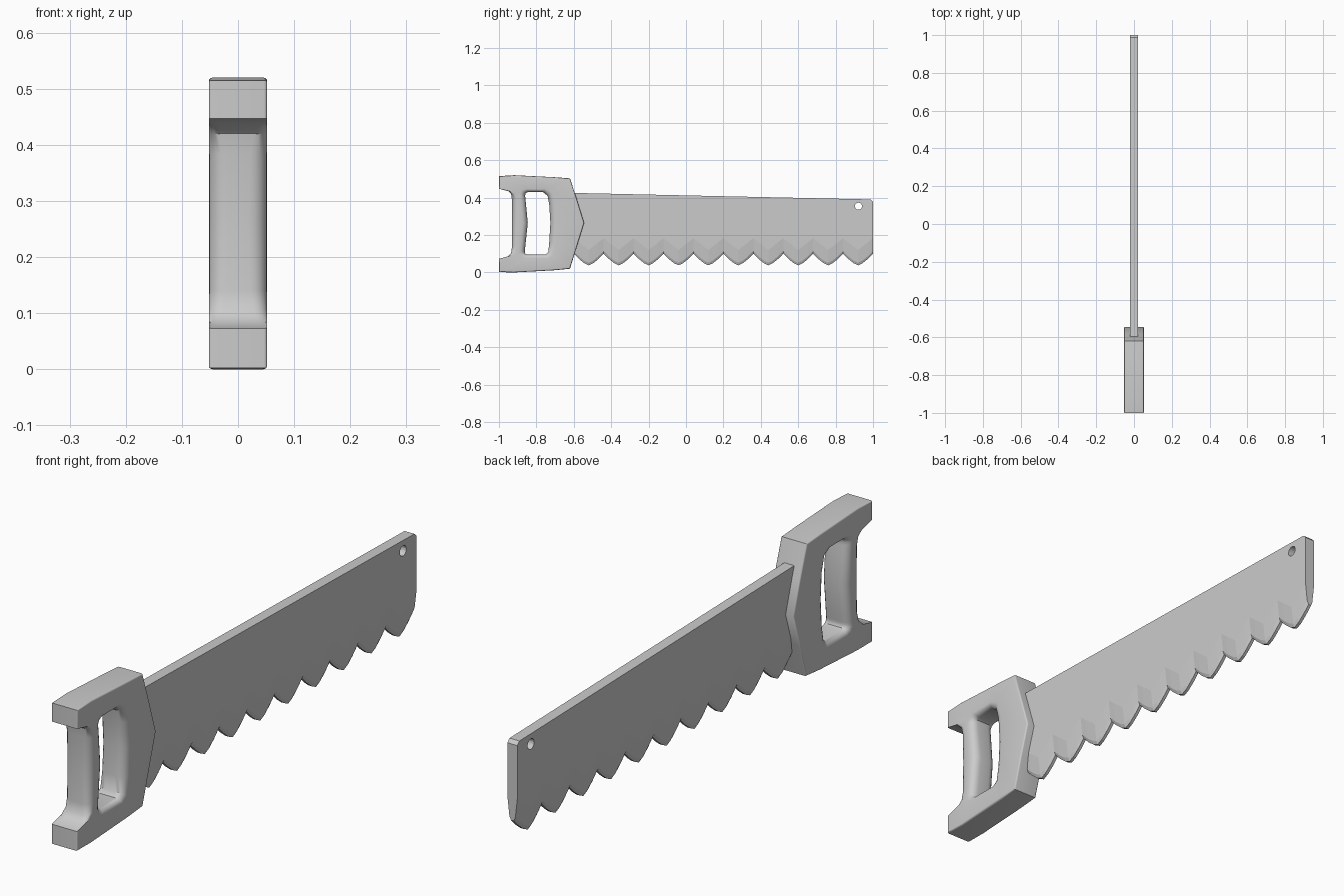
import bpy, bmesh, math
from mathutils import Vector

cube = bpy.data.objects.get("Cube")
if cube:
    bpy.data.objects.remove(cube, do_unlink=True)

grey = bpy.data.materials.new("light_grey")
grey.use_nodes = True
colour = (0.6, 0.6, 0.6, 1)
grey.diffuse_color = colour
grey.node_tree.nodes["Principled BSDF"].inputs["Base Color"].default_value = colour


def loft(name, sections, closed):
    """Skin a list of equal closed cross-sections, as a ring or with end caps."""
    bm = bmesh.new()
    rings = [[bm.verts.new(p) for p in s] for s in sections]
    n = len(rings[0])
    pairs = list(zip(rings, rings[1:]))
    if closed:
        pairs.append((rings[-1], rings[0]))
    else:
        bm.faces.new(rings[0])
        bm.faces.new(rings[-1])
    for a, b in pairs:
        for i in range(n):
            j = (i + 1) % n
            bm.faces.new((a[i], a[j], b[j], b[i]))
    bmesh.ops.recalc_face_normals(bm, faces=bm.faces)
    mesh = bpy.data.meshes.new(name)
    bm.to_mesh(mesh)
    bm.free()
    mesh.materials.append(grey)
    obj = bpy.data.objects.new(name, mesh)
    bpy.context.collection.objects.link(obj)
    return obj


# Handle: a closed ring of rounded sections between outer outline and grip hole
HALF = 0.052


def handle_section(oy, oz, iy, iz, outer_r, inner_r, half):
    outer, inner = Vector((0, oy, oz)), Vector((0, iy, iz))
    length = (inner - outer).length
    along = (inner - outer) / length
    arc = [math.radians(a) for a in range(0, 91, 18)]
    side = [(outer_r * (1 - math.cos(t)), half - outer_r * (1 - math.sin(t))) for t in arc]
    side += [(length - inner_r * (1 - math.cos(t)), half - inner_r * (1 - math.sin(t)))
             for t in reversed(arc)]
    loop = side + [(u, -x) for u, x in reversed(side)]
    return [outer + along * u + Vector((x, 0, 0)) for u, x in loop]


# outer y, outer z, hole y, hole z, outer rounding, hole rounding, half width
stations = [
    (-0.545, 0.265, -0.725, 0.265, 0.006, 0.035, HALF),
    (-0.582, 0.385, -0.731, 0.360, 0.006, 0.035, HALF),
    (-0.620, 0.503, -0.740, 0.410, 0.008, 0.030, HALF),
    (-0.700, 0.509, -0.765, 0.430, 0.008, 0.022, HALF),
    (-0.920, 0.520, -0.845, 0.430, 0.008, 0.022, HALF),
    (-1.000, 0.515, -0.857, 0.424, 0.006, 0.025, HALF),
    (-1.000, 0.447, -0.859, 0.417, 0.006, 0.028, HALF),
    (-0.955, 0.439, -0.860, 0.410, 0.015, 0.030, HALF),
    (-0.935, 0.420, -0.859, 0.400, 0.024, 0.030, HALF),
    (-0.930, 0.385, -0.856, 0.370, 0.030, 0.030, HALF),
    (-0.930, 0.265, -0.846, 0.265, 0.032, 0.032, HALF),
    (-0.930, 0.140, -0.858, 0.150, 0.030, 0.030, HALF),
    (-0.935, 0.103, -0.861, 0.120, 0.024, 0.030, HALF),
    (-0.955, 0.082, -0.862, 0.112, 0.015, 0.030, HALF),
    (-1.000, 0.073, -0.861, 0.105, 0.006, 0.028, HALF),
    (-1.000, 0.002, -0.858, 0.099, 0.006, 0.025, HALF),
    (-0.920, 0.000, -0.845, 0.095, 0.008, 0.022, HALF),
    (-0.700, 0.012, -0.750, 0.095, 0.008, 0.022, HALF),
    (-0.620, 0.020, -0.736, 0.110, 0.008, 0.030, HALF),
    (-0.582, 0.145, -0.731, 0.165, 0.006, 0.035, HALF),
]
handle = loft("handle", [handle_section(*s) for s in stations], True)
handle.data.shade_smooth()
handle.data.set_sharp_from_angle(angle=math.radians(38))

# Blade: sections along y, with bevelled and rounded teeth below
PITCH, TEETH, START = 0.16, 10, -0.6


def blade_section(y, d, drop=0.0):
    """d is 0 at a tooth tip and 1 in the gap between teeth."""
    top = 0.425 - 0.035 * (y - START) / 1.6 - drop
    edge = 0.038 + 0.062 * d ** 1.4
    bevel = 0.12 + 0.063 * d
    side = [(0.02, top), (0.02, bevel), (0.012, edge + 0.014), (0.006, edge)]
    return [(x, y, z) for x, z in side] + [(-x, y, z) for x, z in reversed(side)]


sections = [blade_section(START - 0.04, 1)]
for tooth in range(TEETH):
    tip = START + PITCH * (tooth + 0.5)
    for s in (-1, -0.65, -0.3, 0, 0.3, 0.65):
        sections.append(blade_section(tip + s * PITCH / 2, abs(s)))
sections.append(blade_section(0.988, 0.85))
sections.append(blade_section(1.0, 1, 0.012))
blade = loft("blade", sections, False)

# Hanging hole near the blade tip
bpy.ops.mesh.primitive_cylinder_add(vertices=16, radius=0.019, depth=0.2,
                                    location=(0, 0.922, 0.354),
                                    rotation=(0, math.pi / 2, 0))
cutter = bpy.context.object
cutter.name = "hole_cutter"
cutter.data.materials.append(grey)
cutter.hide_render = True
cutter.hide_viewport = True
cut = blade.modifiers.new("hanging_hole", 'BOOLEAN')
cut.operation = 'DIFFERENCE'
cut.solver = 'EXACT'
cut.object = cutter
